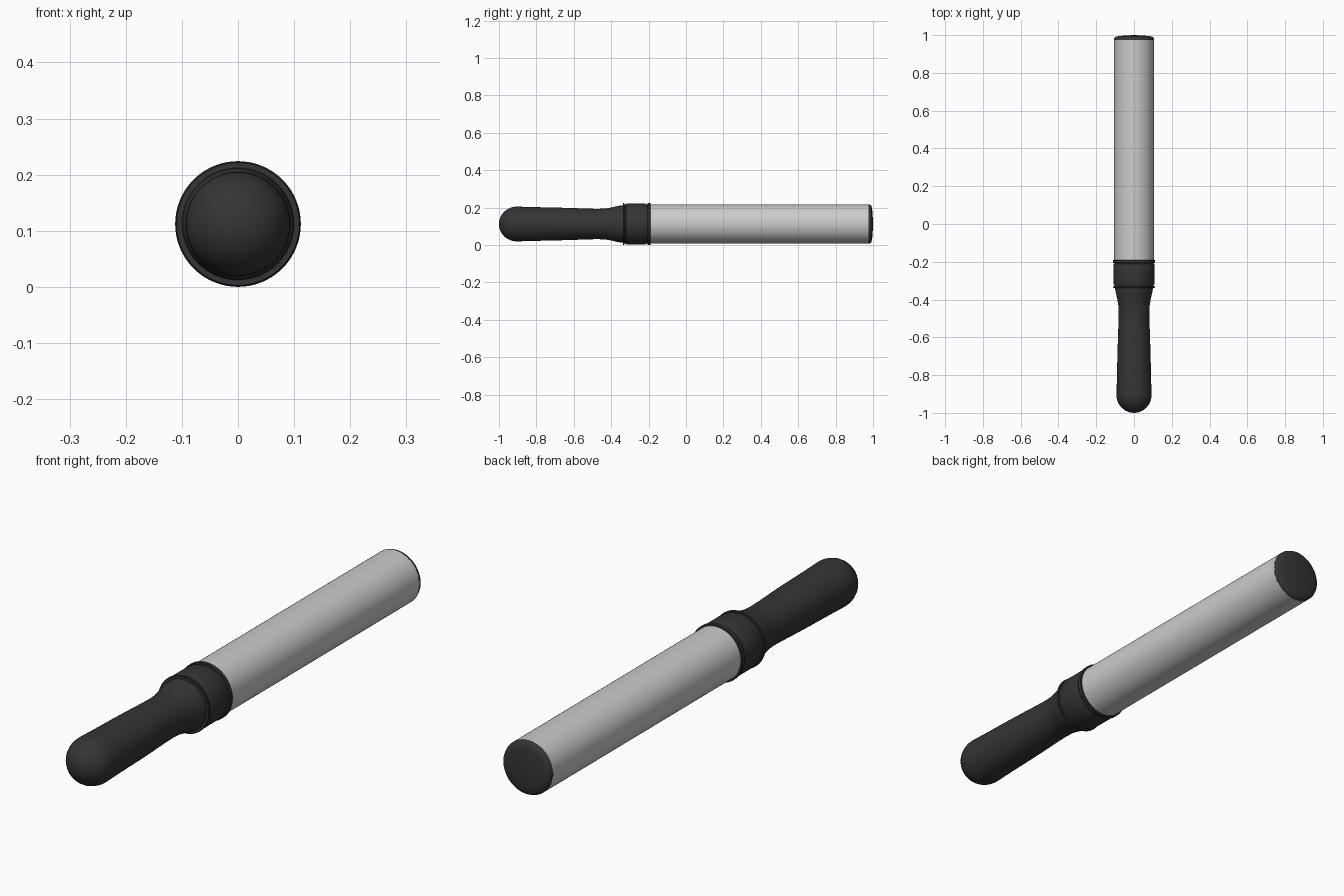
import bpy, bmesh, math
from math import sin, cos, pi

if "Cube" in bpy.data.objects:
    bpy.data.objects.remove(bpy.data.objects["Cube"])

AXIS_Z = 0.112
SIDES = 64

dark = bpy.data.materials.new("dark_plastic")
dark.diffuse_color = (0.035, 0.035, 0.035, 1)
dark.use_nodes = True
dark.node_tree.nodes["Principled BSDF"].inputs["Base Color"].default_value = dark.diffuse_color


def lathe(name, profile, mat=None, sharp=35):
    """Revolve (y, radius) points about the long axis."""
    bm = bmesh.new()
    rings = []
    for y, r in profile:
        if r == 0:
            rings.append([bm.verts.new((0, y, AXIS_Z))])
        else:
            rings.append([bm.verts.new((r * cos(2 * pi * i / SIDES), y,
                                        AXIS_Z + r * sin(2 * pi * i / SIDES)))
                          for i in range(SIDES)])
    for a, b in zip(rings, rings[1:]):
        for i in range(SIDES):
            j = (i + 1) % SIDES
            quad = [a[i % len(a)], a[j % len(a)], b[j % len(b)], b[i % len(b)]]
            bm.faces.new(list(dict.fromkeys(quad)))
    bmesh.ops.recalc_face_normals(bm, faces=bm.faces)
    me = bpy.data.meshes.new(name)
    bm.to_mesh(me)
    bm.free()
    ob = bpy.data.objects.new(name, me)
    bpy.context.collection.objects.link(ob)
    if mat:
        me.materials.append(mat)
    bpy.ops.object.select_all(action='DESELECT')
    ob.select_set(True)
    bpy.context.view_layer.objects.active = ob
    bpy.ops.object.shade_smooth_by_angle(angle=math.radians(sharp))
    return ob


# handle: rounded butt, slim waist, flare into the collar
dome = [(-0.905 - 0.095 * cos(t * pi / 20), 0.093 * sin(t * pi / 20)) for t in range(1, 11)]
lathe("handle", [(-1, 0)] + dome + [
    (-0.87, 0.092), (-0.8, 0.090), (-0.7, 0.088), (-0.6, 0.085), (-0.52, 0.082),
    (-0.47, 0.081), (-0.43, 0.083), (-0.40, 0.088), (-0.37, 0.095),
    (-0.35, 0.099), (-0.335, 0.100), (-0.335, 0)], dark)

# collar: ridge, groove, rounded barrel, groove, flange
lathe("collar", [
    (-0.338, 0), (-0.338, 0.109), (-0.336, 0.111), (-0.331, 0.111), (-0.329, 0.109),
    (-0.329, 0.104), (-0.324, 0.104), (-0.322, 0.107), (-0.316, 0.109),
    (-0.218, 0.109), (-0.212, 0.107), (-0.210, 0.104), (-0.206, 0.104),
    (-0.206, 0.110), (-0.204, 0.112), (-0.192, 0.112), (-0.190, 0.110), (-0.190, 0)], dark)

# pale light tube
lathe("light_tube", [(-0.195, 0.105), (0.975, 0.105)])

# end cap with rounded rim and slightly domed face
lathe("end_cap", [
    (0.972, 0), (0.972, 0.105), (0.980, 0.105), (0.987, 0.102), (0.991, 0.097),
    (0.995, 0.080), (0.998, 0.050), (1.0, 0)], dark)
